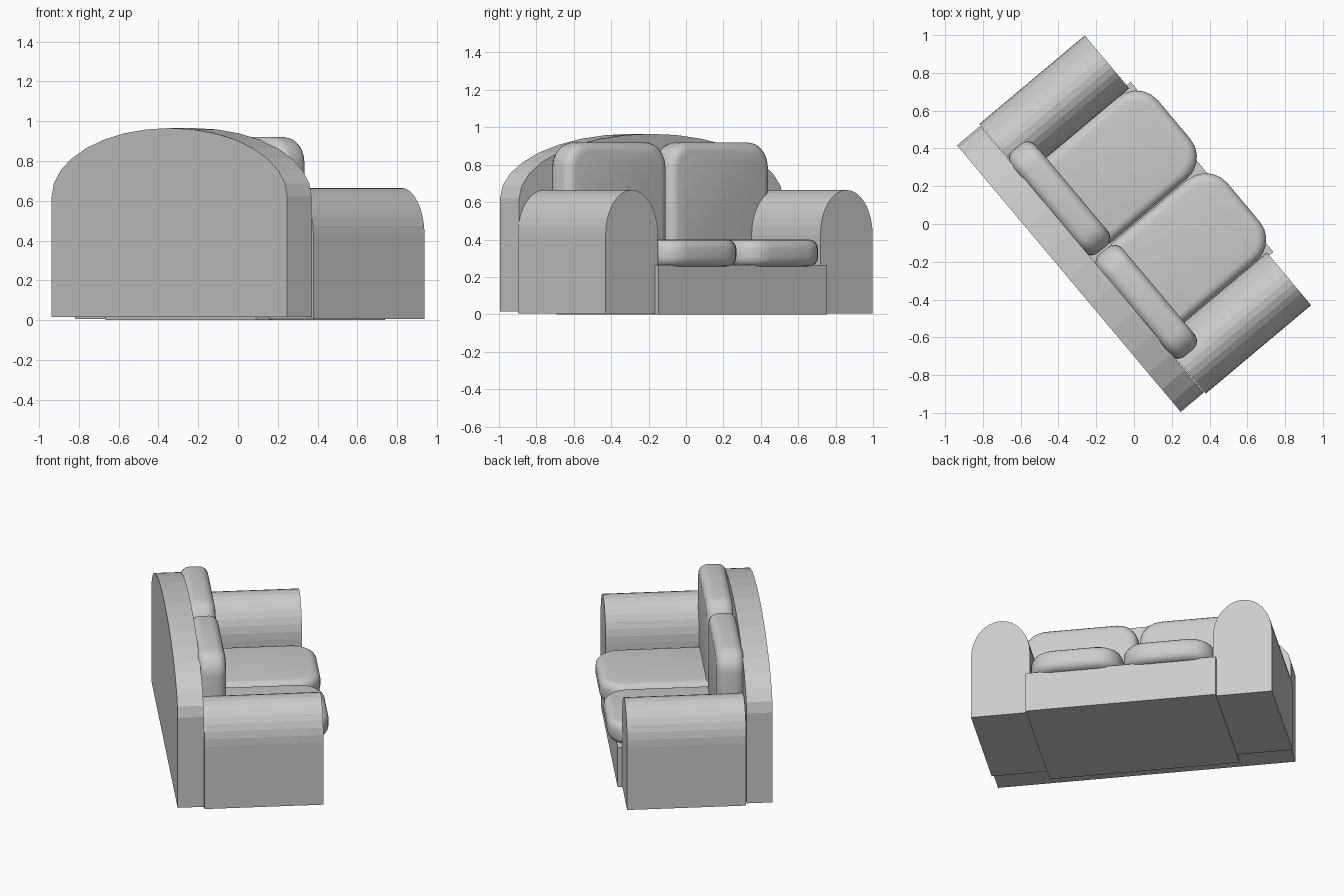
import bpy, bmesh
from math import radians, cos, sin, pi
from mathutils import Matrix

if "Cube" in bpy.data.objects:
    bpy.data.objects.remove(bpy.data.objects["Cube"])

TURN = Matrix.Rotation(radians(-50), 4, 'Z')  # whole sofa is turned in plan


def finish(name, bm, smooth=False):
    bmesh.ops.recalc_face_normals(bm, faces=bm.faces)
    bm.transform(TURN)
    me = bpy.data.meshes.new(name)
    bm.to_mesh(me)
    bm.free()
    ob = bpy.data.objects.new(name, me)
    bpy.context.collection.objects.link(ob)
    if smooth:
        for p in me.polygons:
            p.use_smooth = True
    return ob


def box_bm(x0, x1, y0, y1, z0, z1):
    bm = bmesh.new()
    bmesh.ops.create_cube(bm, size=1)
    bm.transform(Matrix.Translation(((x0 + x1) / 2, (y0 + y1) / 2, (z0 + z1) / 2))
                 @ Matrix.Diagonal((x1 - x0, y1 - y0, z1 - z0, 1)))
    return bm


def arch(name, x0, x1, y0, y1, z0, spring, top, n=16):
    """Slab with a half-ellipse top, extruded along y."""
    cx, r = (x0 + x1) / 2, (x1 - x0) / 2
    pts = [(x0, z0), (x1, z0)]
    pts += [(cx + r * cos(pi * i / n), spring + (top - spring) * sin(pi * i / n))
            for i in range(n + 1)]
    bm = bmesh.new()
    face = bm.faces.new([bm.verts.new((x, y0, z)) for x, z in pts])
    ext = bmesh.ops.extrude_face_region(bm, geom=[face], use_keep_orig=True)
    verts = [g for g in ext['geom'] if isinstance(g, bmesh.types.BMVert)]
    bmesh.ops.translate(bm, verts=verts, vec=(0, y1 - y0, 0))
    return finish(name, bm)


def cushion(name, bounds, axis, corner, rim):
    """Box with wide corners around the given axis and a softer rim."""
    bm = box_bm(*bounds)

    def along(e):
        d = (e.verts[0].co - e.verts[1].co).normalized()
        return abs(d[axis]) > 0.9
    bmesh.ops.bevel(bm, geom=[e for e in bm.edges if along(e)], offset=corner,
                    segments=5, profile=0.5, affect='EDGES')
    bm.normal_update()
    caps = [f for f in bm.faces if abs(f.normal[axis]) > 0.9]
    edges = list({e for f in caps for e in f.edges})
    bmesh.ops.bevel(bm, geom=edges, offset=rim, segments=4, profile=0.5,
                    affect='EDGES')
    return finish(name, bm, True)


# Frame: base and arched backrest
finish("seat_base", box_bm(-0.588, 0.588, -0.375, 0.47, 0, 0.265))
arch("backrest", -0.921, 0.921, -0.45, -0.29, 0.015, 0.62, 0.965)

# Mirrored arms and cushions
for side, tag in ((-1, "left"), (1, "right")):
    def span(a, b):
        return sorted((side * a, side * b))
    arch("arm_" + tag, *span(0.567, 0.932), -0.287, 0.442, 0.005, 0.425, 0.665)
    cushion("seat_cushion_" + tag, (*span(0.003, 0.568), -0.30, 0.518, 0.255, 0.40),
            2, 0.15, 0.05)
    cushion("back_cushion_" + tag, (*span(0.005, 0.71), -0.30, -0.13, 0.25, 0.92),
            1, 0.13, 0.055)
